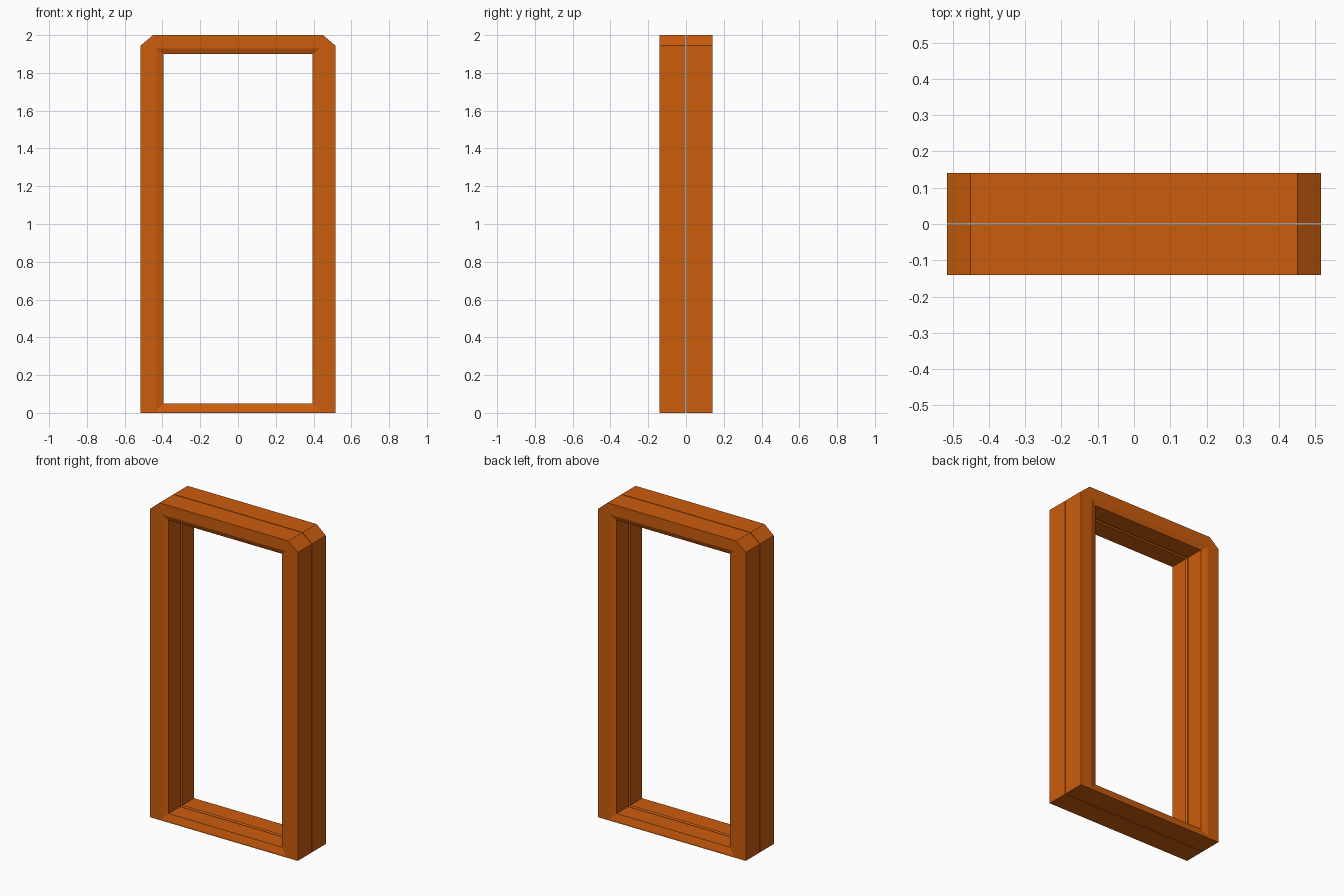
import bpy, bmesh

if "Cube" in bpy.data.objects:
    bpy.data.objects.remove(bpy.data.objects["Cube"])

mat = bpy.data.materials.new("orange_paint")
mat.diffuse_color = (0.60, 0.11, 0.004, 1)
mat.use_nodes = True
mat.node_tree.nodes["Principled BSDF"].inputs["Base Color"].default_value = mat.diffuse_color


def outer_loop():
    # outline with the two clipped upper corners
    return [(-0.515, 0), (0.515, 0), (0.515, 1.945), (0.45, 2), (-0.45, 2), (-0.515, 1.945)]


def opening(side, bottom, top):
    # rectangular opening, upper corners doubled to pair with the clipped outline
    return [(-side, bottom), (side, bottom), (side, top), (side, top), (-side, top), (-side, top)]


def frame_half(name, sign):
    # closed ring of outlines swept around the frame section, from seam to face to seam
    sections = [
        (outer_loop(), 0.002),
        (outer_loop(), 0.14),
        (opening(0.435, 0.01, 1.93), 0.14),
        (opening(0.395, 0.05, 1.90), 0.127),
        (opening(0.395, 0.05, 1.90), 0.010),
        (opening(0.402, 0.043, 1.907), 0.002),
    ]
    bm = bmesh.new()
    rings = [[bm.verts.new((x, sign * y, z)) for x, z in pts] for pts, y in sections]
    for a, b in zip(rings, rings[1:] + rings[:1]):
        for i in range(6):
            j = (i + 1) % 6
            bm.faces.new((a[i], a[j], b[j], b[i]))
    bmesh.ops.remove_doubles(bm, verts=bm.verts, dist=0.0005)
    bmesh.ops.recalc_face_normals(bm, faces=bm.faces)
    mesh = bpy.data.meshes.new(name)
    bm.to_mesh(mesh)
    bm.free()
    mesh.materials.append(mat)
    bpy.context.collection.objects.link(bpy.data.objects.new(name, mesh))


# two matching halves with a fine seam between them
frame_half("front_frame", -1)
frame_half("back_frame", 1)
